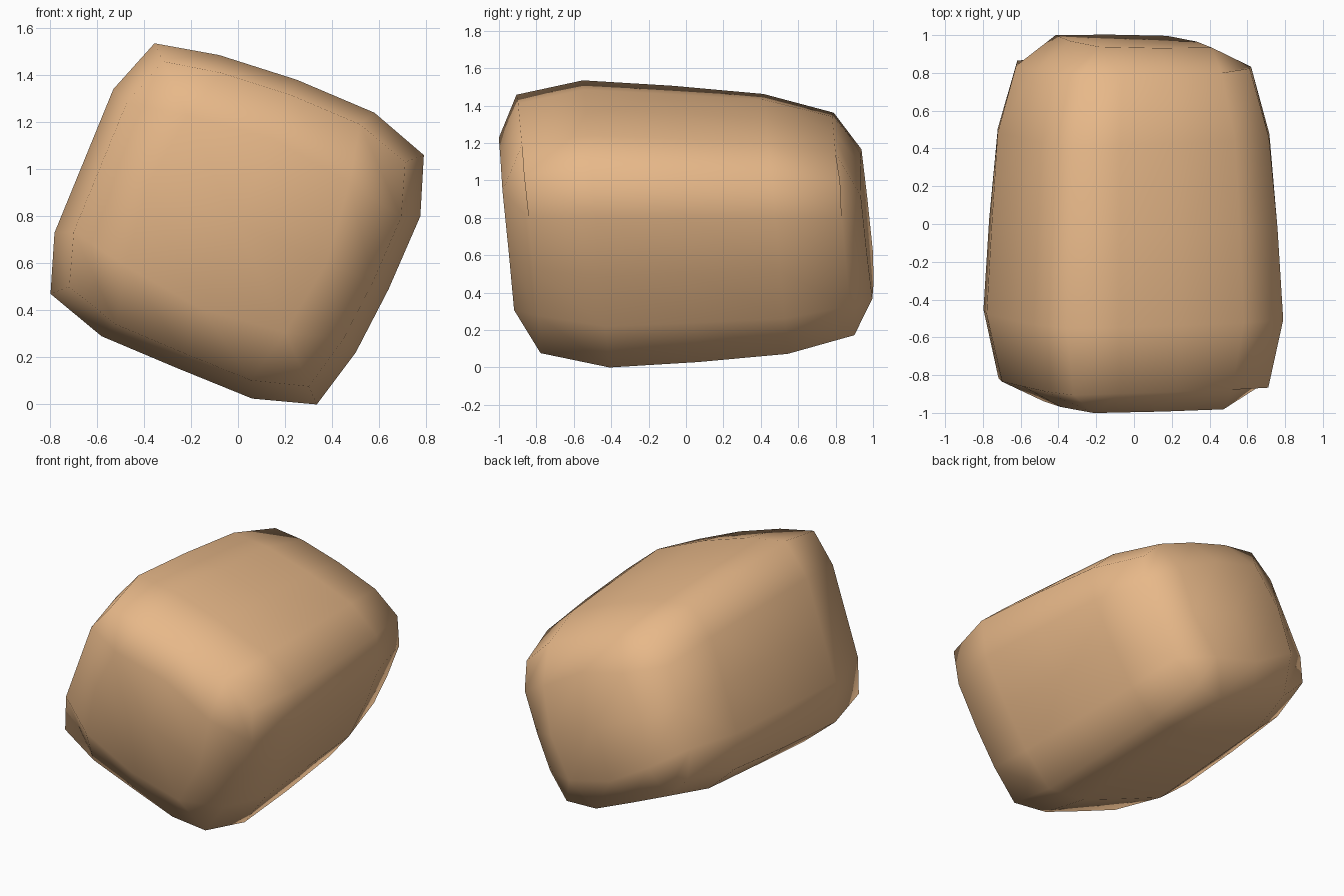
import bpy, bmesh

if "Cube" in bpy.data.objects:
    bpy.data.objects.remove(bpy.data.objects["Cube"])

ZC = 0.767      # height of the boulder's long axis
SHEAR = 0.093   # top leans forward, bottom leans back

# Tilted, rounded-square cross-section (x, z about the axis), clockwise from the top left corner
SECTION = [(-.355, .768), (-.08, .718), (.25, .613), (.58, .473),
           (.79, .293), (.775, .033), (.64, -.277), (.50, -.547),
           (.335, -.767), (.06, -.742), (-.26, -.612), (-.58, -.477),
           (-.797, -.297), (-.78, -.037), (-.655, .268), (-.53, .573)]

bm = bmesh.new()


def vert(i, scale, y, yaw=0):
    x, z = SECTION[i][0] * scale, SECTION[i][1] * scale
    return bm.verts.new((x, y - SHEAR * z - yaw * x, z + ZC))


def ring(y_corner, y_edge, s_corner, s_edge):
    return [vert(i, s_edge if i % 4 else s_corner, y_edge if i % 4 else y_corner)
            for i in range(16)]


# Body: five rings from front to back, tapering towards the back
rings = [ring(-.842, -.838, .90, .895),
         ring(-.48, -.48, 1, 1),
         ring(0, 0, .962, .965),
         ring(.48, .48, .905, .925),
         ring(.845, .835, .775, .80)]
for a, b in zip(rings, rings[1:]):
    for i in range(16):
        j = (i + 1) % 16
        bm.faces.new((a[i], a[j], b[j], b[i]))


# End caps: 4 x 4 quads inside the outer ring
def square_path(lo, hi):
    n = range(hi - lo)
    return ([(lo + k, lo) for k in n] + [(hi, lo + k) for k in n]
            + [(hi - k, hi) for k in n] + [(lo, hi - k) for k in n])


def cap(outer, y_corner, y_mid, y_centre, s_corner, s_mid, yaw):
    grid = dict(zip(square_path(0, 4), outer))
    for k, cell in enumerate(square_path(1, 3)):
        grid[cell] = vert(2 * k, s_mid if k % 2 else s_corner,
                          y_mid if k % 2 else y_corner, yaw)
    grid[2, 2] = bm.verts.new((0, y_centre, ZC))
    for i in range(4):
        for j in range(4):
            bm.faces.new([grid[i, j], grid[i + 1, j], grid[i + 1, j + 1], grid[i, j + 1]])


cap(rings[0], -.960, -.958, -.960, .60, .59, .01)
cap(rings[-1], .967, .967, .968, .52, .52, .045)

bmesh.ops.recalc_face_normals(bm, faces=bm.faces[:])
mesh = bpy.data.meshes.new("boulder")
bm.to_mesh(mesh)
bm.free()
mesh.shade_smooth()

# Tan stone
stone = bpy.data.materials.new("tan_stone")
stone.diffuse_color = (0.80, 0.48, 0.25, 1)
stone.use_nodes = True
stone.node_tree.nodes["Principled BSDF"].inputs["Base Color"].default_value = stone.diffuse_color
mesh.materials.append(stone)
boulder = bpy.data.objects.new("boulder", mesh)
bpy.context.collection.objects.link(boulder)
